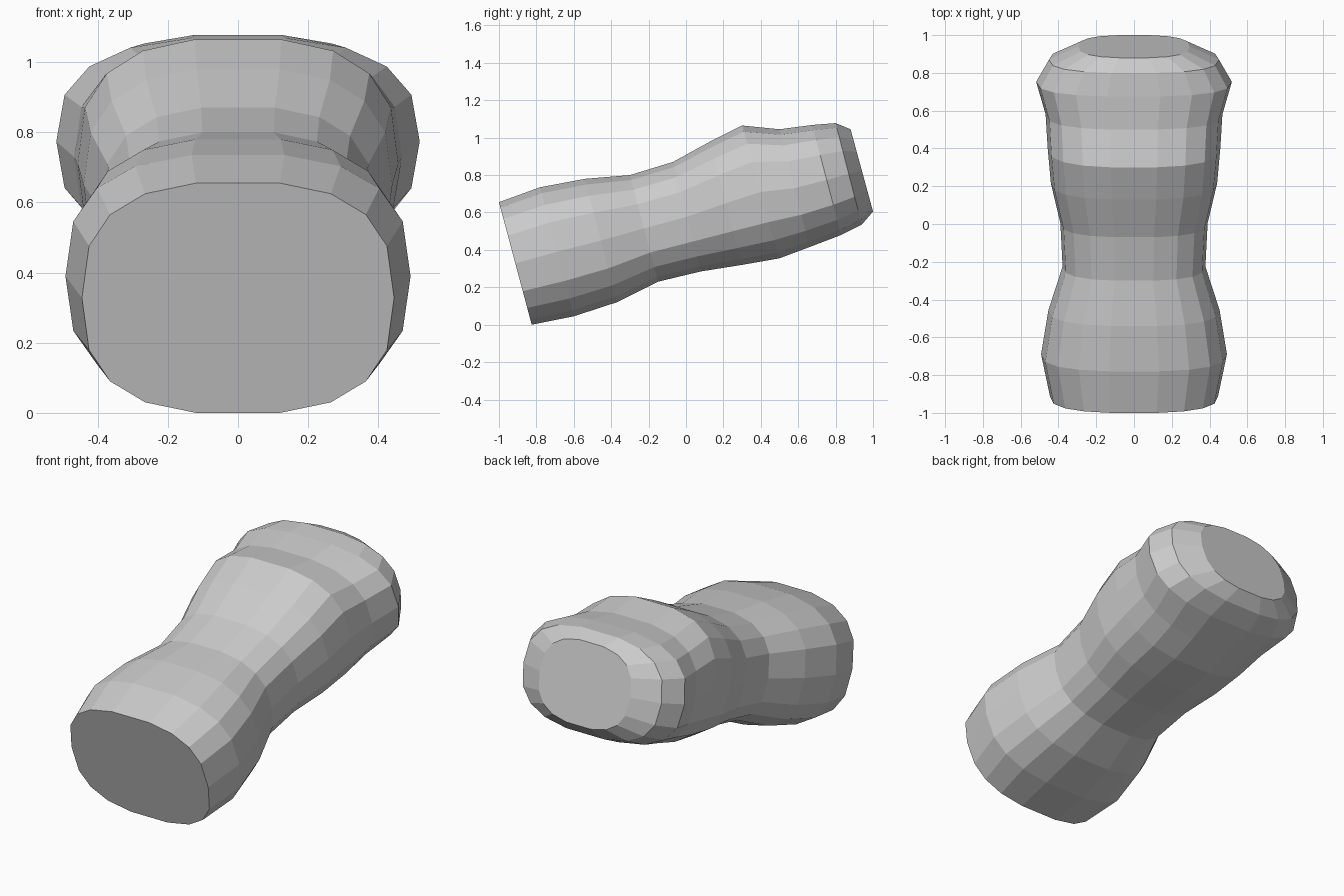
import bpy, bmesh
from math import sin, cos, pi, copysign

if "Cube" in bpy.data.objects:
    bpy.data.objects.remove(bpy.data.objects["Cube"])

SIDES = 18
POWER = 0.75  # squared-off oval cross-section

# Tilted rings: top (y, z), bottom (y, z), half width
RINGS = [
    ((-1.00, 0.655), (-0.825, 0.00), 0.445),
    ((-0.78, 0.735), (-0.60, 0.045), 0.492),
    ((-0.54, 0.78), (-0.37, 0.12), 0.453),
    ((-0.30, 0.80), (-0.15, 0.23), 0.378),
    ((-0.07, 0.87), (0.08, 0.285), 0.390),
    ((0.13, 0.98), (0.30, 0.32), 0.440),
    ((0.30, 1.065), (0.50, 0.355), 0.457),
    ((0.50, 1.045), (0.66, 0.415), 0.468),
    ((0.675, 1.068), (0.83, 0.48), 0.518),
    ((0.80, 1.078), (0.94, 0.535), 0.450),
    ((0.88, 1.045), (1.00, 0.605), 0.295),
]


def spow(v):
    return copysign(abs(v) ** POWER, v)


def add_ring(bm, top, bottom, half_width):
    verts = []
    for i in range(SIDES):
        a = 2 * pi * i / SIDES
        t = (1 + spow(sin(a)) / spow(sin(4 * pi / 9))) / 2
        y = bottom[0] + (top[0] - bottom[0]) * t
        z = bottom[1] + (top[1] - bottom[1]) * t
        verts.append(bm.verts.new((half_width * spow(cos(a)), y, z)))
    return verts


# Torso-like body lofted through the rings, flat caps at both ends
bm = bmesh.new()
loops = [add_ring(bm, *r) for r in RINGS]
for a, b in zip(loops, loops[1:]):
    for i in range(SIDES):
        j = (i + 1) % SIDES
        bm.faces.new((a[i], a[j], b[j], b[i]))
bm.faces.new(loops[0])
bm.faces.new(loops[-1])
bmesh.ops.recalc_face_normals(bm, faces=bm.faces)

mesh = bpy.data.meshes.new("body")
bm.to_mesh(mesh)
bm.free()
bpy.context.collection.objects.link(bpy.data.objects.new("body", mesh))
